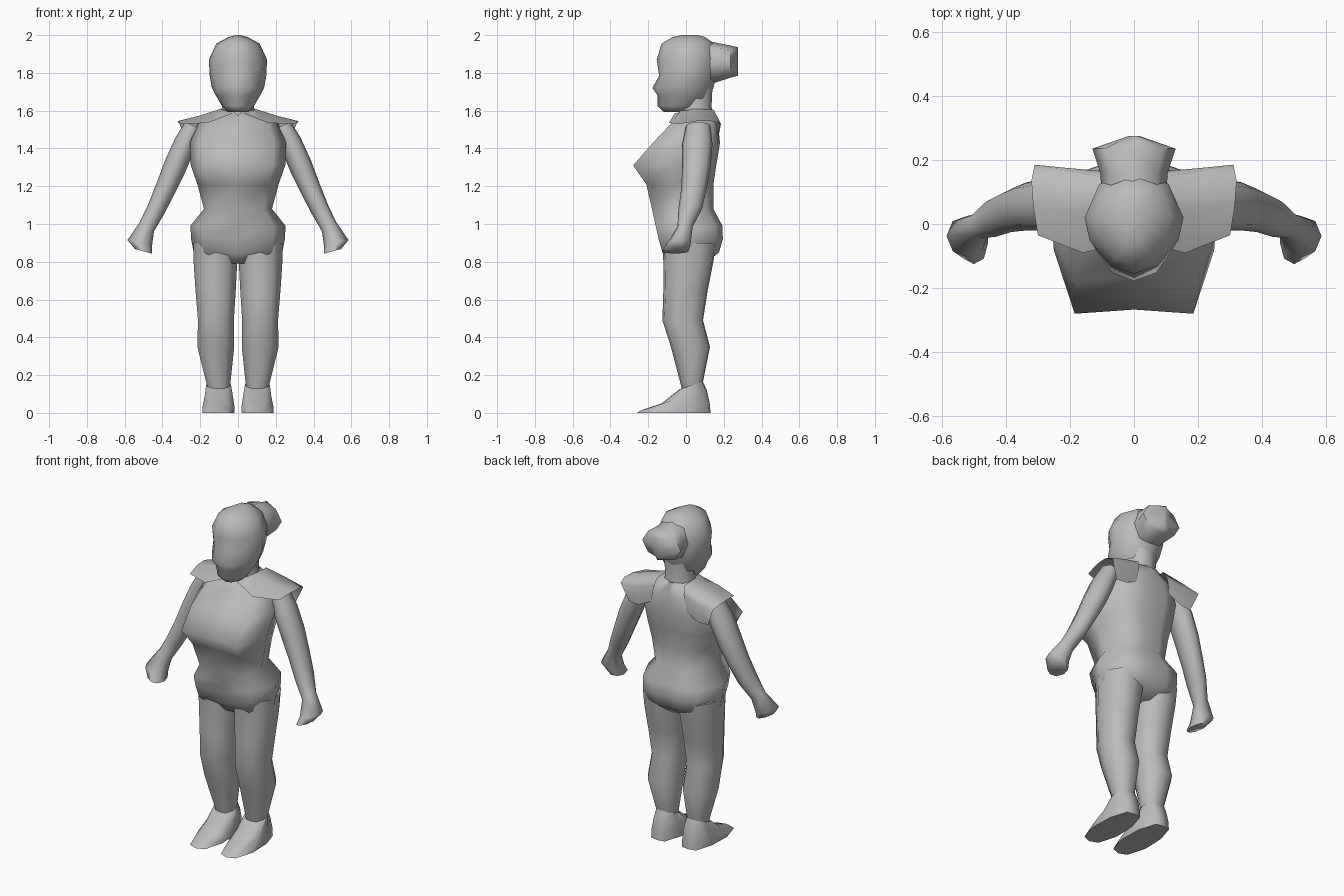
import bpy, bmesh, math

grey = bpy.data.materials.new("plain grey")
grey.diffuse_color = (0.5, 0.5, 0.5, 1)


def finish(name, bm, mirror=False, angle=75):
    bmesh.ops.recalc_face_normals(bm, faces=bm.faces)
    me = bpy.data.meshes.new(name)
    bm.to_mesh(me)
    bm.free()
    ob = bpy.data.objects.new(name, me)
    bpy.context.collection.objects.link(ob)
    me.materials.append(grey)
    if mirror:
        ob.modifiers.new("mirror", 'MIRROR').use_mirror_merge = False
    bpy.ops.object.select_all(action='DESELECT')
    ob.select_set(True)
    bpy.context.view_layer.objects.active = ob
    bpy.ops.object.shade_smooth_by_angle(angle=math.radians(angle))
    return ob


def loft(name, half, rings, mirror=False, along_y=False):
    """Skin sections; each ring is (height, x0, x1, y0, y1, x tilt, y tilt)."""
    outline = half + [(-u, v) for u, v in reversed(half) if u > 0]
    bm = bmesh.new()
    loops = []
    for r in rings:
        h, x0, x1, y0, y1, tx, ty = (tuple(r) + (0, 0))[:7]
        loop = []
        for u, v in outline:
            x = (x0 + x1) / 2 + u * (x1 - x0) / 2
            y = (y0 + y1) / 2 + v * (y1 - y0) / 2
            z = h + u * tx + v * ty
            loop.append(bm.verts.new((x, z, y) if along_y else (x, y, z)))
        loops.append(loop)
    n = len(outline)
    for a, b in zip(loops, loops[1:]):
        for i in range(n):
            j = (i + 1) % n
            bm.faces.new((a[i], a[j], b[j], b[i]))
    bm.faces.new(loops[0])
    bm.faces.new(loops[-1])
    return finish(name, bm, mirror)


def centred(rows):
    return [(z, -w, w) + tuple(rest) for z, w, *rest in rows]


ROUND = [(0, -1), (.7, -.75), (1, 0), (.7, .75), (0, 1)]
BODY = [(0, -.94), (.74, -1), (1, -.1), (.72, .78), (.3, 1), (0, .95)]
EGG = [(0, -1), (.5, -.84), (.9, -.35), (1, .1), (.7, .75), (0, 1)]
LIMB = [(0, -1), (.6, -.9), (1, -.3), (.95, .4), (.55, .95), (0, 1)]

# torso from crotch to collar
loft("torso", BODY, centred([
    (.79, .12, -.08, .10), (.85, .235, -.125, .175), (.92, .248, -.145, .195),
    (.99, .252, -.16, .193), (1.08, .18, -.18, .145), (1.21, .215, -.21, .145),
    (1.31, .25, -.28, .16), (1.43, .255, -.175, .18), (1.53, .215, -.08, .17),
    (1.60, .10, -.03, .15)]))

# neck
loft("neck", ROUND, centred([
    (1.55, .10, -.05, .15), (1.62, .085, -.03, .135), (1.72, .09, -.03, .14)]))

# head with nose bulge and peaked crown
loft("head", EGG, centred([
    (1.592, .055, -.115, .03), (1.625, .085, -.152, .09), (1.68, .117, -.15, .13),
    (1.72, .138, -.178, .145), (1.785, .15, -.142, .16), (1.87, .154, -.155, .165),
    (1.955, .115, -.13, .15), (1.99, .05, -.07, .10), (2.0, .01, -.02, .06)]))

# hair bun, built front to back
loft("hair_bun", ROUND, centred([
    (.07, .10, 1.73, 1.98), (.16, .105, 1.75, 1.96),
    (.235, .13, 1.775, 1.945), (.275, .015, 1.785, 1.935)]), along_y=True)

# legs
loft("leg", LIMB, [
    (.10, .05, .155, -.015, .075), (.14, .042, .163, -.025, .085),
    (.35, .02, .215, -.08, .127), (.49, .022, .212, -.125, .09),
    (.65, .012, .225, -.12, .115), (.80, .004, .235, -.12, .145),
    (.90, .002, .235, -.125, .16)], mirror=True)

# feet, with the upper rim sloping toward the toe
loft("foot", LIMB, [
    (0, .02, .188, -.26, .13), (.035, .018, .188, -.235, .125, 0, .02),
    (.085, .025, .178, -.13, .11, 0, .035), (.145, .035, .17, -.035, .09, 0, .02)],
    mirror=True)

# arms and fists, sections tilted across the limb
loft("arm", ROUND, [
    (1.52, .19, .28, .00, .13, .02), (1.42, .235, .33, -.02, .14, .04),
    (1.30, .285, .385, -.02, .13, .04), (1.19, .335, .43, -.025, .11, .03),
    (1.08, .39, .475, -.04, .085, .025), (.985, .445, .52, -.045, .035, .025),
    (.90, .455, .585, -.10, .025, .015), (.855, .455, .545, -.125, .01, .012)],
    mirror=True)

# shoulder capes: open sheets, inner edge to outer edge, hanging down behind
rows = [
    [(.03, -.06, 1.585), (.16, -.09, 1.535), (.30, -.035, 1.53)],
    [(.09, .04, 1.61), (.20, .04, 1.575), (.315, .06, 1.545)],
    [(.09, .145, 1.605), (.20, .165, 1.57), (.32, .135, 1.545)],
    [(.10, .165, 1.56), (.21, .175, 1.53), (.31, .185, 1.53)],
    [(.12, .165, 1.46), (.20, .17, 1.42), (.265, .165, 1.42)]]
bm = bmesh.new()
grid = [[bm.verts.new(p) for p in row] for row in rows]
for a, b in zip(grid, grid[1:]):
    for i in range(2):
        bm.faces.new((a[i], a[i + 1], b[i + 1], b[i]))
finish("shoulder_cape", bm, mirror=True)
